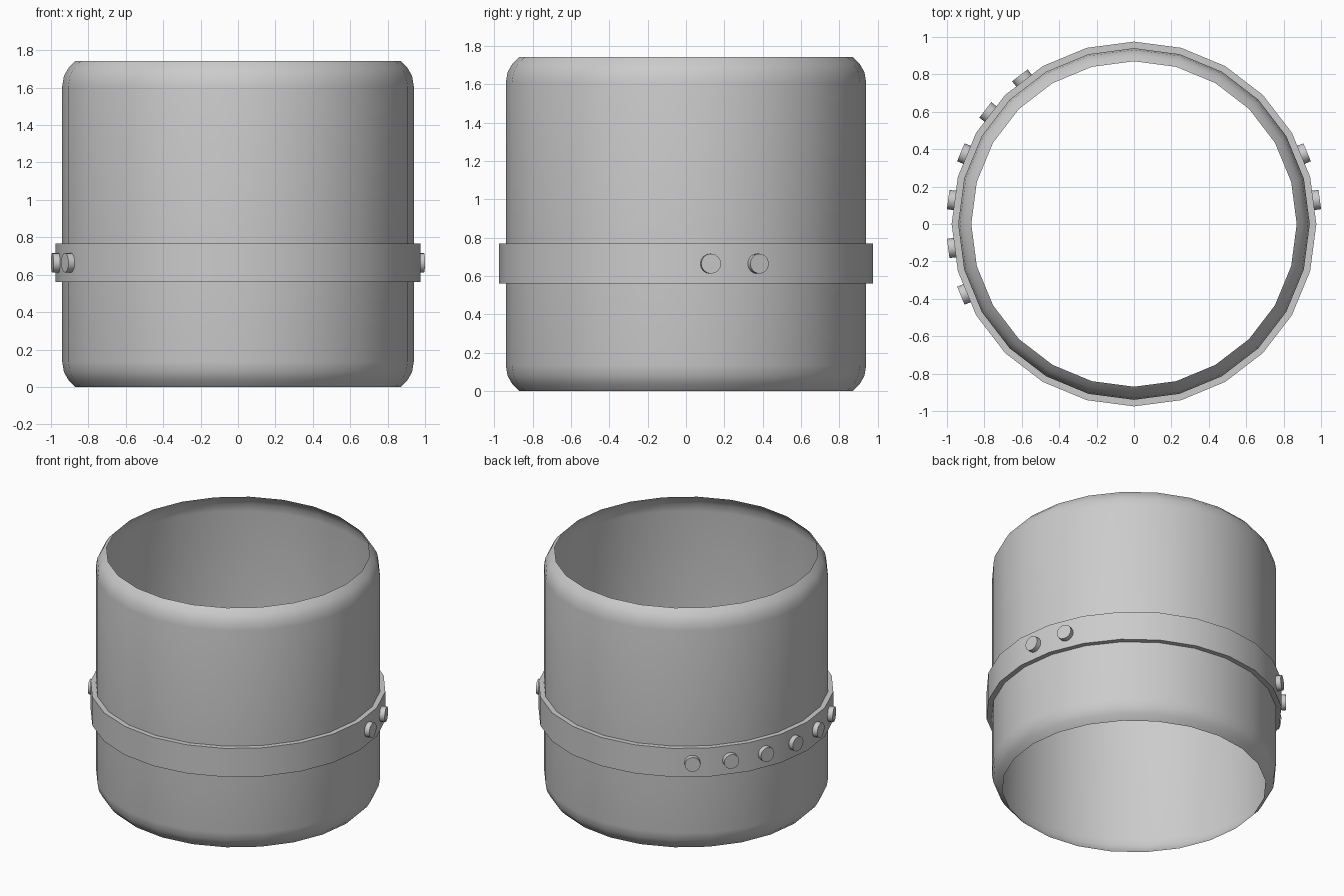
import bpy, bmesh, math
from mathutils import Matrix

if "Cube" in bpy.data.objects:
    bpy.data.objects.remove(bpy.data.objects["Cube"])

SIDES = 24


def make_object(name, bm, angle=35):
    bmesh.ops.recalc_face_normals(bm, faces=bm.faces)
    mesh = bpy.data.meshes.new(name)
    bm.to_mesh(mesh)
    bm.free()
    obj = bpy.data.objects.new(name, mesh)
    bpy.context.collection.objects.link(obj)
    bpy.ops.object.select_all(action='DESELECT')
    obj.select_set(True)
    bpy.context.view_layer.objects.active = obj
    bpy.ops.object.shade_smooth_by_angle(angle=math.radians(angle))
    return obj


def lathe(name, profile, closed=False):
    """Spin an (r, z) profile round the z axis."""
    bm = bmesh.new()
    rings = []
    for r, z in profile:
        rings.append([bm.verts.new((r * math.cos(2 * math.pi * i / SIDES),
                                    r * math.sin(2 * math.pi * i / SIDES), z))
                      for i in range(SIDES)])
    pairs = list(zip(rings, rings[1:]))
    if closed:
        pairs.append((rings[-1], rings[0]))
    for a, b in pairs:
        for i in range(SIDES):
            j = (i + 1) % SIDES
            bm.faces.new((a[i], a[j], b[j], b[i]))
    return make_object(name, bm)


# Open sleeve with rounded shoulders at both ends
H = 1.742
shoulder = [(0.87, 0.0), (0.906, 0.036), (0.931, 0.08), (0.94, 0.135)]
lathe("sleeve", shoulder + [(r, H - z) for r, z in reversed(shoulder)])

# Raised band round the sleeve
lathe("band", [(0.94, 0.56), (0.975, 0.56), (0.975, 0.768), (0.94, 0.768)], closed=True)

# Studs, one in the middle of each chosen band facet
for n, deg in enumerate((7.5, 22.5, 127.5, 142.5, 157.5, 172.5, 187.5, 202.5), 1):
    bm = bmesh.new()
    place = (Matrix.Rotation(math.radians(deg), 4, 'Z')
             @ Matrix.Translation((0.977, 0, 0.664))
             @ Matrix.Rotation(math.pi / 2, 4, 'Y'))
    bmesh.ops.create_cone(bm, cap_ends=True, segments=16, radius1=0.052,
                          radius2=0.052, depth=0.05, matrix=place)
    make_object(f"stud_{n}", bm)
